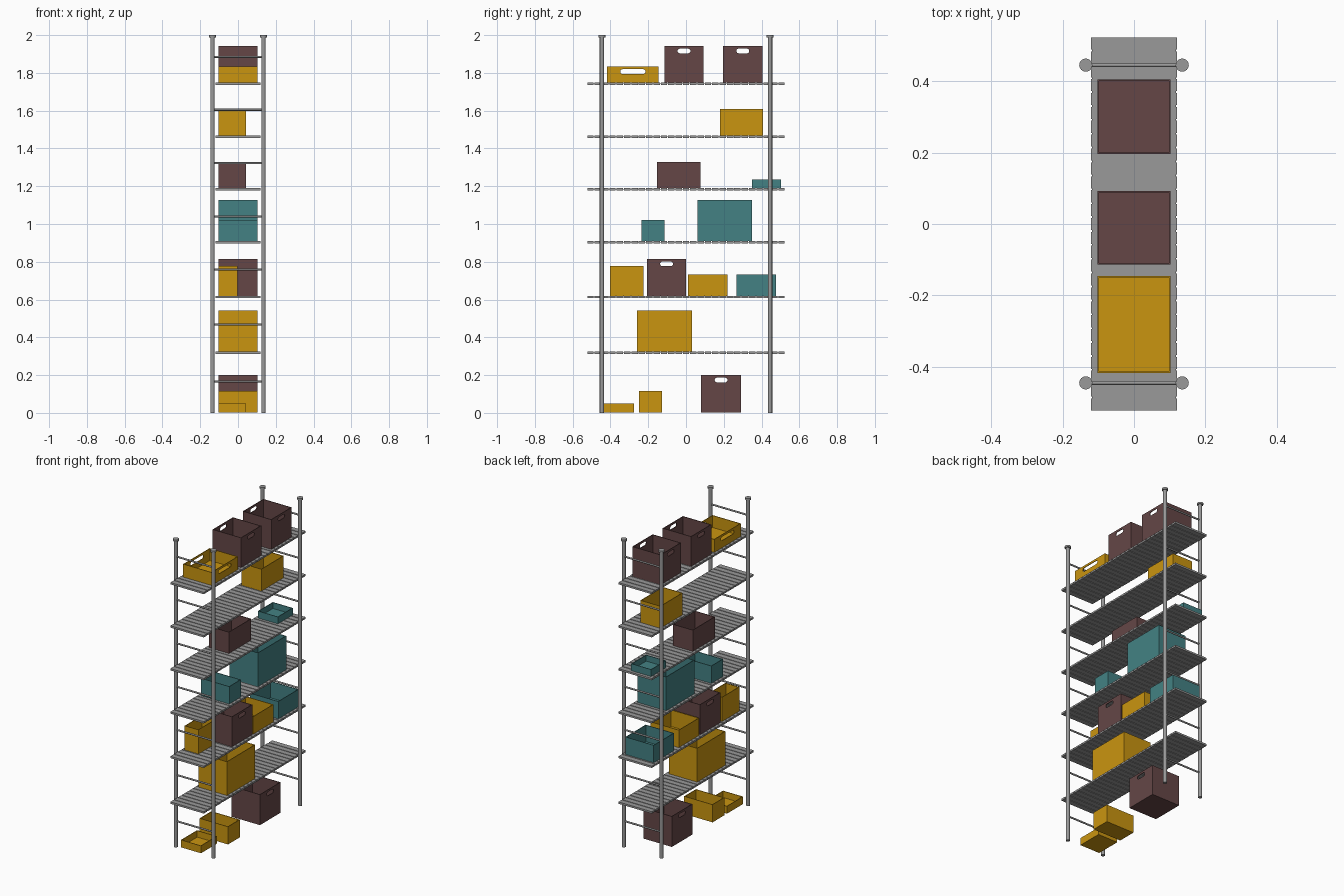
import bpy, bmesh, math
from mathutils import Matrix, Vector

if "Cube" in bpy.data.objects:
    bpy.data.objects.remove(bpy.data.objects["Cube"], do_unlink=True)


def material(name, rgb):
    m = bpy.data.materials.new(name)
    m.use_nodes = True
    m.diffuse_color = (*rgb, 1)
    m.node_tree.nodes["Principled BSDF"].inputs["Base Color"].default_value = (*rgb, 1)
    return m


STEEL = material("grey steel", (0.32, 0.32, 0.32))
YELLOW = material("mustard yellow", (0.59, 0.30, 0.005))
BROWN = material("dark plum brown", (0.13, 0.062, 0.062))
TEAL = material("teal", (0.057, 0.222, 0.23))


def make(name, bm, mat, smooth=False):
    bmesh.ops.recalc_face_normals(bm, faces=bm.faces)
    mesh = bpy.data.meshes.new(name)
    bm.to_mesh(mesh)
    bm.free()
    mesh.materials.append(mat)
    ob = bpy.data.objects.new(name, mesh)
    bpy.context.collection.objects.link(ob)
    if smooth:
        select(ob)
        bpy.ops.object.shade_smooth_by_angle(angle=math.radians(40))
    return ob


def select(ob):
    bpy.ops.object.select_all(action='DESELECT')
    ob.select_set(True)
    bpy.context.view_layer.objects.active = ob


def add_box(bm, centre, size):
    mat = Matrix.Translation(centre) @ Matrix.Diagonal((*size, 1))
    return bmesh.ops.create_cube(bm, size=1, matrix=mat)["verts"]


def add_rod(bm, a, b, radius, sides=16):
    a, b = Vector(a), Vector(b)
    turn = (b - a).to_track_quat('Z', 'Y').to_matrix().to_4x4()
    bmesh.ops.create_cone(bm, cap_ends=True, segments=sides, radius1=radius, radius2=radius,
                          depth=(b - a).length, matrix=Matrix.Translation((a + b) / 2) @ turn)


POST_X, POST_Y = 0.135, 0.445
SHELF_Z = [0.318, 0.614, 0.903, 1.184, 1.462, 1.743]
RUNG_Z = [0.167, 0.467, 0.76, 1.04, 1.322, 1.605, 1.885]
HALF_SHELF = 0.006

# Posts with flat round caps
for x, side in ((POST_X, "left"), (-POST_X, "right")):
    for y, end in ((-POST_Y, "front"), (POST_Y, "back")):
        bm = bmesh.new()
        add_rod(bm, (x, y, 0), (x, y, 1.99), 0.0118)
        add_rod(bm, (x, y, 1.988), (x, y, 2), 0.0185)
        make(f"{end}_{side}_post", bm, STEEL, True)

# Rungs joining the posts at each end
for y, end in ((-POST_Y, "front"), (POST_Y, "back")):
    bm = bmesh.new()
    for z in RUNG_Z:
        add_rod(bm, (-POST_X, y, z), (POST_X, y, z), 0.0055, 12)
    make(f"{end}_rungs", bm, STEEL, True)

# Ribbed shelves: crosswise slats around a thin core
SLATS = 27
pitch = 1.05 / SLATS
for i, z in enumerate(SHELF_Z):
    bm = bmesh.new()
    add_box(bm, (0, 0, z), (0.236, 1.04, 0.004))
    for k in range(SLATS):
        add_box(bm, (0, (k + 0.5) * pitch - 0.525, z), (0.24, pitch - 0.005, 2 * HALF_SHELF))
    make(f"shelf_{i + 1}", bm, STEEL)


def slot_cutter(y, z, width, height):
    # Rounded slot running through both long walls
    r = height / 2
    bm = bmesh.new()
    ring = []
    for s in (1, -1):
        for k in range(9):
            a = s * math.pi / 2 - math.pi / 2 * (1 + s) + math.pi * k / 8
            a = -math.pi / 2 + math.pi * k / 8 + (0 if s > 0 else math.pi)
            ring.append(bm.verts.new((-0.2, y + s * (width / 2 - r) + r * math.cos(a),
                                      z + r * math.sin(a))))
    face = bm.faces.new(ring)
    out = bmesh.ops.extrude_face_region(bm, geom=[face])["geom"]
    bmesh.ops.translate(bm, verts=[v for v in out if isinstance(v, bmesh.types.BMVert)],
                        vec=(0.4, 0, 0))
    return bm


def storage_bin(name, mat, y0, y1, z0, z1, x1, handle):
    x0, wall = -0.102, 0.006
    bm = bmesh.new()
    add_box(bm, ((x0 + x1) / 2, (y0 + y1) / 2, (z0 + z1) / 2), (x1 - x0, y1 - y0, z1 - z0))
    # Hollow the box from the top
    bm.normal_update()
    top = max(bm.faces, key=lambda f: f.calc_center_median().z)
    bmesh.ops.inset_region(bm, faces=[top], thickness=wall)
    low = bmesh.ops.extrude_face_region(bm, geom=[top])["geom"]
    bmesh.ops.translate(bm, verts=[v for v in low if isinstance(v, bmesh.types.BMVert)],
                        vec=(0, 0, z0 + wall - z1))
    if top.is_valid:
        bmesh.ops.delete(bm, geom=[top], context='FACES_ONLY')
    ob = make(name, bm, mat)
    if handle:
        cutter = make("handle_cutter", slot_cutter((y0 + y1) / 2, z1 - 0.026, handle, 0.025), mat)
        cutter.hide_render = True
        mod = ob.modifiers.new("handle", 'BOOLEAN')
        mod.operation, mod.solver, mod.object = 'DIFFERENCE', 'EXACT', cutter
        select(ob)
        bpy.ops.object.modifier_apply(modifier="handle")
        bpy.data.objects.remove(cutter, do_unlink=True)


# Bins by level: colour, back-to-front span, top height, left edge, handle width
FULL, PART, HALF = 0.102, 0.042, -0.003
GRIP = 0.068
LEVELS = [
    [(YELLOW, -0.44, -0.275, 0.05, PART, 0), (YELLOW, -0.248, -0.127, 0.117, FULL, 0),
     (BROWN, 0.08, 0.291, 0.2, FULL, GRIP)],
    [(YELLOW, -0.259, 0.031, 0.543, FULL, 0)],
    [(YELLOW, -0.402, -0.225, 0.777, HALF, 0), (BROWN, -0.207, 0.001, 0.815, FULL, GRIP),
     (YELLOW, 0.01, 0.219, 0.733, FULL, 0), (TEAL, 0.268, 0.477, 0.733, FULL, 0)],
    [(TEAL, -0.235, -0.115, 1.022, FULL, 0), (TEAL, 0.06, 0.35, 1.128, FULL, 0)],
    [(BROWN, -0.153, 0.076, 1.328, PART, 0), (TEAL, 0.35, 0.503, 1.235, PART, 0)],
    [(YELLOW, 0.18, 0.408, 1.61, PART, 0)],
    [(YELLOW, -0.417, -0.145, 1.833, FULL, 0.134), (BROWN, -0.114, 0.093, 1.942, FULL, GRIP),
     (BROWN, 0.196, 0.405, 1.942, FULL, GRIP)],
]
for level, bins in enumerate(LEVELS):
    base = SHELF_Z[level - 1] + HALF_SHELF if level else 0.002
    for n, (mat, y0, y1, top, x1, handle) in enumerate(bins):
        storage_bin(f"bin_level_{level}_{n + 1}", mat, y0, y1, base, top, x1, handle)
